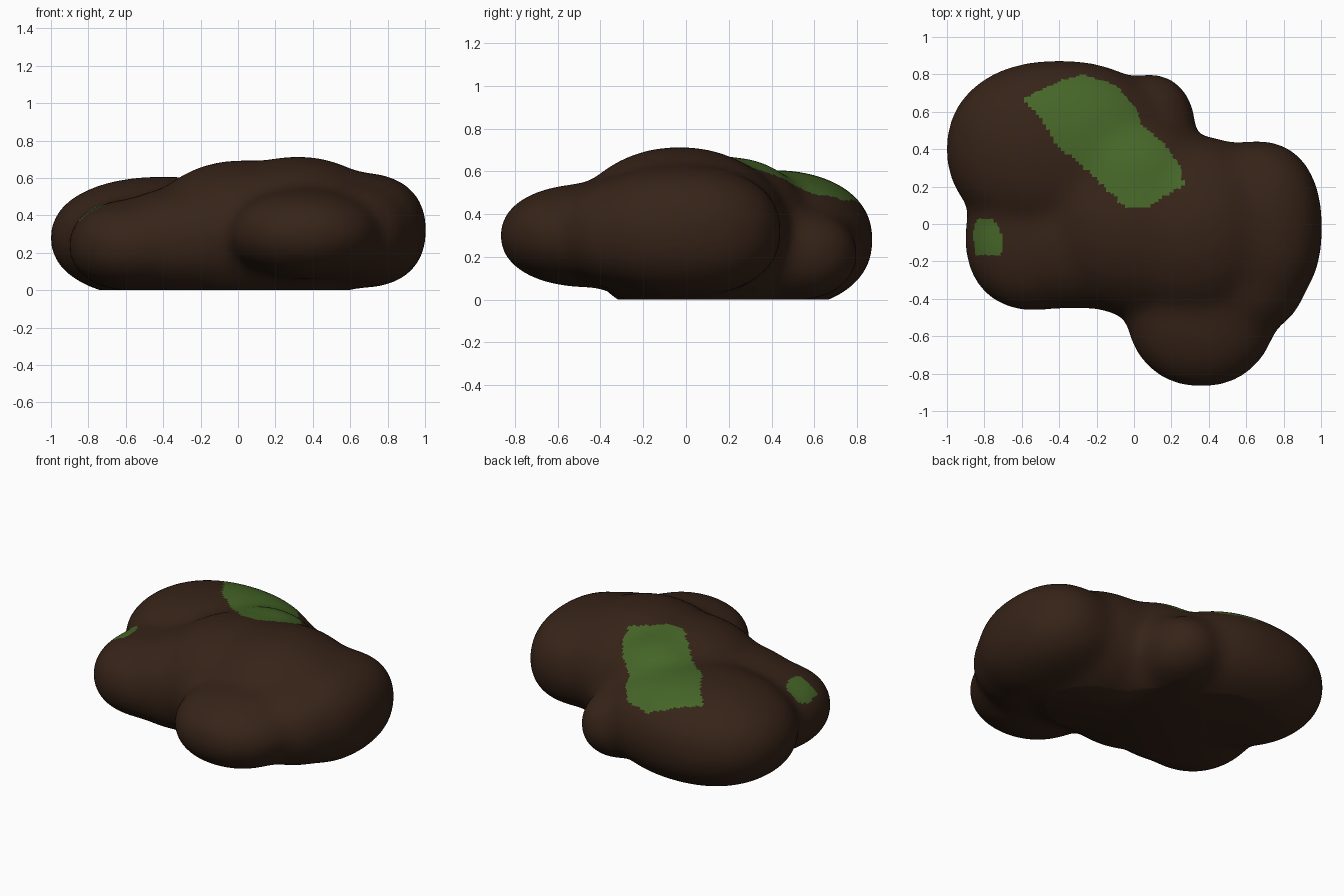
import bpy, bmesh
from mathutils import Vector

cube = bpy.data.objects.get("Cube")
if cube:
    bpy.data.objects.remove(cube, do_unlink=True)


def material(name, rgb):
    mat = bpy.data.materials.new(name)
    mat.use_nodes = True
    mat.diffuse_color = (*rgb, 1)
    mat.node_tree.nodes["Principled BSDF"].inputs["Base Color"].default_value = (*rgb, 1)
    return mat


def add_lobe(bm, centre, radii, power, swell=0.009):
    """A rounded or slightly boxy boulder, swollen to offset the softening."""
    made = bmesh.ops.create_icosphere(bm, subdivisions=4, radius=1)
    for v in made["verts"]:
        d = v.co / sum(abs(c) ** power for c in v.co) ** (1 / power)
        v.co = Vector(c + (r + swell) * k for c, r, k in zip(centre, radii, d))


def inside(x, y, outline):
    """Even-odd test of a point against a closed outline."""
    hit = False
    for (ax, ay), (bx, by) in zip(outline, outline[1:] + outline[:1]):
        if (ay > y) != (by > y) and x < ax + (bx - ax) * (y - ay) / (by - ay):
            hit = not hit
    return hit


# Boulder lobes: centre, radii, boxiness
LOBES = [
    ((0.32, -0.03, 0.33), (0.50, 0.50, 0.38), 2.0),    # main mass
    ((0.66, -0.02, 0.32), (0.34, 0.46, 0.30), 2.3),    # left side
    ((0.58, -0.27, 0.31), (0.34, 0.32, 0.26), 2.2),    # front left shoulder
    ((0.02, 0.00, 0.30), (0.52, 0.49, 0.39), 2.0),     # middle
    ((0.02, 0.22, 0.30), (0.40, 0.36, 0.36), 2.1),     # back saddle
    ((-0.40, 0.40, 0.28), (0.60, 0.47, 0.32), 2.2),    # back right
    ((-0.54, -0.08, 0.24), (0.36, 0.38, 0.24), 2.2),   # right side
    ((-0.32, -0.09, 0.26), (0.36, 0.36, 0.28), 2.2),   # right bridge
    ((0.36, -0.47, 0.30), (0.40, 0.40, 0.235), 2.1),   # front
    ((0.09, 0.52, 0.21), (0.235, 0.28, 0.21), 2.1),    # small back knob
]

# Moss patch outlines, seen from above
MOSS = [
    [(-.59, .67), (-.41, .76), (-.27, .80), (-.09, .74), (.02, .60), (.04, .53),
     (.16, .43), (.24, .32), (.27, .21), (.15, .14), (.05, .08), (-.06, .10),
     (-.22, .26), (-.41, .42), (-.48, .54)],
    [(-.85, -.16), (-.71, -.17), (-.70, -.06), (-.76, .03), (-.84, .03), (-.86, -.05)],
]

# Fuse the lobes into one weathered boulder
bm = bmesh.new()
for centre, radii, power in LOBES:
    add_lobe(bm, centre, radii, power)
mesh = bpy.data.meshes.new("lobes")
bm.to_mesh(mesh)
bm.free()
rock = bpy.data.objects.new("mossy_rock", mesh)
bpy.context.collection.objects.link(rock)
remesh = rock.modifiers.new("fuse", "REMESH")
remesh.mode = "VOXEL"
remesh.voxel_size = 0.02
soften = rock.modifiers.new("soften", "SMOOTH")
soften.factor = 0.5
soften.iterations = 80
bpy.context.view_layer.update()
fused = bpy.data.meshes.new_from_object(
    rock.evaluated_get(bpy.context.evaluated_depsgraph_get()))
rock.modifiers.clear()
rock.data = fused
bpy.data.meshes.remove(mesh)
fused.name = "mossy_rock"
fused.materials.clear()
fused.materials.append(material("brown_stone", (0.037, 0.017, 0.009)))
fused.materials.append(material("green_moss", (0.061, 0.132, 0.021)))

# Flat base
bm = bmesh.new()
bm.from_mesh(fused)
cut = bmesh.ops.bisect_plane(bm, geom=bm.verts[:] + bm.edges[:] + bm.faces[:],
                             plane_co=(0, 0, 0), plane_no=(0, 0, 1), clear_inner=True)
rim = [e for e in cut["geom_cut"] if isinstance(e, bmesh.types.BMEdge)]
bmesh.ops.holes_fill(bm, edges=rim, sides=0)
bmesh.ops.recalc_face_normals(bm, faces=bm.faces[:])

# Moss on upward faces within the outlines
bm.normal_update()
for f in bm.faces:
    c = f.calc_center_median()
    mossy = f.normal.z > 0 and c.z > 0.25 and any(inside(c.x, c.y, p) for p in MOSS)
    f.material_index = 1 if mossy else 0
bm.to_mesh(fused)
bm.free()

bpy.ops.object.select_all(action="DESELECT")
rock.select_set(True)
bpy.context.view_layer.objects.active = rock
bpy.ops.object.shade_smooth_by_angle(angle=0.7)
